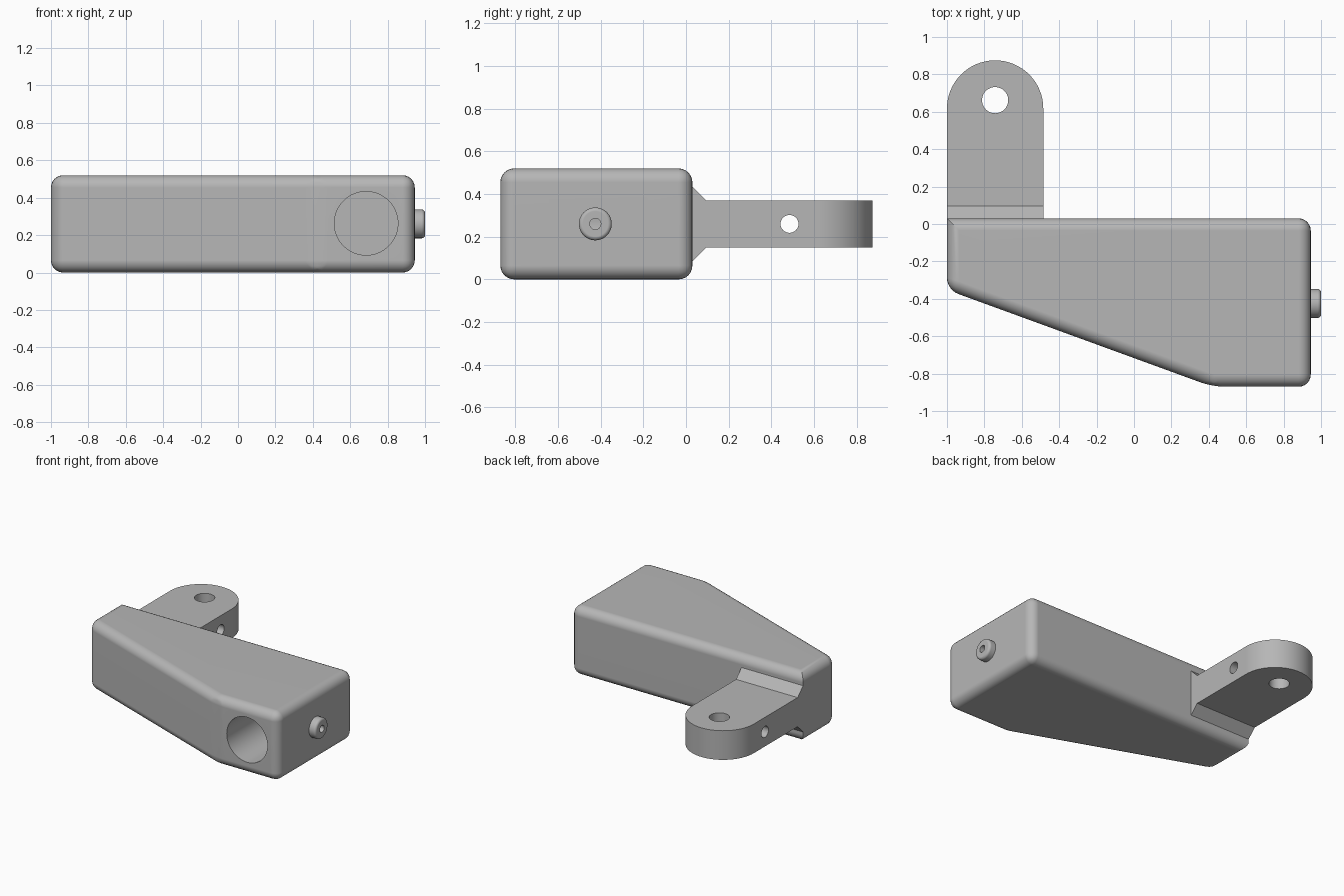
import bpy, bmesh
from math import pi, sin, cos, radians
from mathutils import Vector

cube = bpy.data.objects.get("Cube")
if cube:
    bpy.data.objects.remove(cube)

grey = bpy.data.materials.new("plain_grey")
grey.use_nodes = True
grey.diffuse_color = (0.47, 0.47, 0.47, 1)
grey.node_tree.nodes["Principled BSDF"].inputs["Base Color"].default_value = grey.diffuse_color


def prism(name, points, depth, keep_edge=None, radius=0):
    """Extrude a closed 3D outline along depth; optionally round its edges."""
    bm = bmesh.new()
    face = bm.faces.new([bm.verts.new(p) for p in points])
    moved = bmesh.ops.extrude_face_region(bm, geom=[face])["geom"]
    bmesh.ops.translate(bm, vec=Vector(depth),
                        verts=[v for v in moved if isinstance(v, bmesh.types.BMVert)])
    bmesh.ops.recalc_face_normals(bm, faces=bm.faces)
    if radius:
        edges = [e for e in bm.edges if not keep_edge(e)]
        bmesh.ops.bevel(bm, geom=edges, offset=radius, offset_type='OFFSET',
                        segments=6, profile=0.5, affect='EDGES', clamp_overlap=True)
    mesh = bpy.data.meshes.new(name)
    bm.to_mesh(mesh)
    bm.free()
    mesh.materials.append(grey)
    obj = bpy.data.objects.new(name, mesh)
    bpy.context.collection.objects.link(obj)
    return obj


def rod(name, centre, axis, radius, length, sides=48):
    """Cylinder that starts at centre and runs along axis."""
    axis = Vector(axis)
    u = axis.orthogonal().normalized()
    w = axis.cross(u)
    ring = [Vector(centre) + radius * (u * cos(2 * pi * i / sides) + w * sin(2 * pi * i / sides))
            for i in range(sides)]
    return prism(name, ring, axis * length)


def activate(obj):
    bpy.ops.object.select_all(action='DESELECT')
    obj.select_set(True)
    bpy.context.view_layer.objects.active = obj


def combine(obj, tool, operation='DIFFERENCE'):
    mod = obj.modifiers.new("cut", 'BOOLEAN')
    mod.object, mod.operation, mod.solver = tool, operation, 'EXACT'
    activate(obj)
    bpy.ops.object.modifier_apply(modifier=mod.name)
    bpy.data.objects.remove(tool)


def finish(obj):
    activate(obj)
    bpy.ops.object.shade_smooth_by_angle(angle=radians(30))
    mod = obj.modifiers.new("flat_face_normals", 'WEIGHTED_NORMAL')
    mod.keep_sharp = True


# Tapered body; the upright corner beside the bracket stays square
outline = [(-1, 0.03), (0.945, 0.03), (0.945, -0.87), (0.42, -0.87), (-1, -0.352)]
body = prism("body", [(x, y, 0) for x, y in outline], (0, 0, 0.52),
             lambda e: all(v.co.x < -0.99 and v.co.y > 0 for v in e.verts), 0.065)
combine(body, rod("bore", (0.685, -1, 0.263), (0, 1, 0), 0.17, 0.85, 64))
combine(body, rod("pin_bore", (0.85, -0.425, 0.26), (1, 0, 0), 0.026, 0.2, 24))
finish(body)

# Mounting bracket: flared side profile trimmed to a round-ended plan
side = [(0.03, 0.085), (0.095, 0.15), (1, 0.15), (1, 0.37), (0.095, 0.37), (0.03, 0.435)]
bracket = prism("bracket", [(-1.1, y, z) for y, z in side], (0.8, 0, 0))
mid, r = -0.7425, 0.2575
plan = [(mid - r, 0, -0.1), (mid + r, 0, -0.1)]
plan += [(mid + r * cos(pi * i / 32), 0.6175 + r * sin(pi * i / 32), -0.1) for i in range(33)]
combine(bracket, prism("plan", plan, (0, 0, 1)), 'INTERSECT')
combine(bracket, rod("bolt_hole", (mid, 0.662, -0.1), (0, 0, 1), 0.07, 1))
combine(bracket, rod("cross_hole", (-1.2, 0.485, 0.26), (1, 0, 0), 0.042, 1, 32))
finish(bracket)

# Hollow pin on the end, with a rounded outer rim
pin = rod("end_pin", (0.945, -0.425, 0.26), (1, 0, 0), 0.077, 0.055)
bm = bmesh.new()
bm.from_mesh(pin.data)
rim = [e for e in bm.edges if all(v.co.x > 0.99 for v in e.verts)]
bmesh.ops.bevel(bm, geom=rim, offset=0.018, segments=4, profile=0.5, affect='EDGES')
bm.to_mesh(pin.data)
bm.free()
combine(pin, rod("pin_hole", (0.9, -0.425, 0.26), (1, 0, 0), 0.026, 0.2, 24))
finish(pin)
